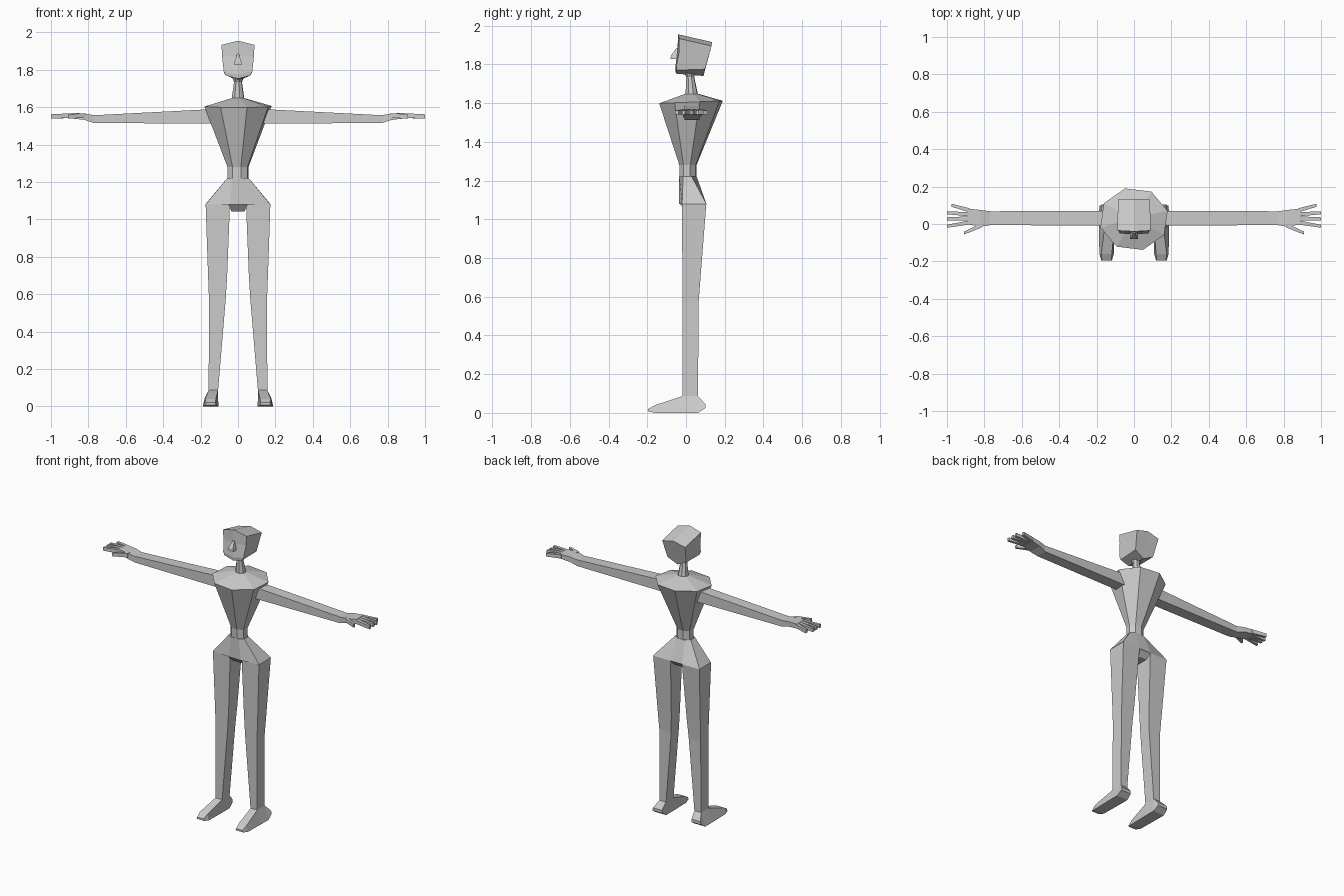
import bpy, bmesh
from math import cos, sin, pi, radians


def loft(name, rings, mirror=False):
    """Skin a list of equal-length point rings, cap the ends, optionally mirror in x."""
    bm = bmesh.new()
    loops = [[bm.verts.new(p) for p in r] for r in rings]
    n = len(rings[0])
    for a, b in zip(loops, loops[1:]):
        for i in range(n):
            j = (i + 1) % n
            bm.faces.new((a[i], a[j], b[j], b[i]))
    bm.faces.new(loops[0])
    bm.faces.new(loops[-1])
    bmesh.ops.recalc_face_normals(bm, faces=bm.faces)
    me = bpy.data.meshes.new(name)
    bm.to_mesh(me)
    bm.free()
    ob = bpy.data.objects.new(name, me)
    bpy.context.collection.objects.link(ob)
    if mirror:
        ob.modifiers.new("Mirror", 'MIRROR')
    return ob


def octagon(cy, rx, ry, z, tilt=0.0):
    pts = [(radians(15) + k * pi / 4) for k in range(8)]
    return [(rx * cos(a), cy + ry * sin(a), z + tilt * ry * sin(a)) for a in pts]


def rect_z(x0, x1, y0, y1, z):
    return [(x0, y0, z), (x1, y0, z), (x1, y1, z), (x0, y1, z)]


def rect_x(x, y0, y1, z0, z1):
    return [(x, y0, z0), (x, y1, z0), (x, y1, z1), (x, y0, z1)]


# Torso: narrow waist flaring to wide shoulders, then the shoulder cap
loft("torso", [octagon(0.01, 0.058, 0.046, 1.21),
               octagon(0.01, 0.058, 0.046, 1.28),
               octagon(0.026, 0.186, 0.17, 1.605, 0.04),
               octagon(0.03, 0.036, 0.034, 1.648)])

# Neck
loft("neck", [octagon(0.03, 0.036, 0.034, 1.64),
              octagon(0.022, 0.022, 0.021, 1.735),
              octagon(0.018, 0.035, 0.035, 1.765)])

# Head: side profile, middle profile (ridge), side profile
side = [(0.066, -0.05, 1.77), (0.076, -0.05, 1.79), (0.085, -0.035, 1.87),
        (0.088, -0.035, 1.933), (0.086, 0.132, 1.895), (0.07, 0.098, 1.775)]
mid = [(0, -0.052, 1.752), (0, -0.056, 1.775), (0, -0.045, 1.87),
       (0, -0.04, 1.955), (0, 0.135, 1.915), (0, 0.09, 1.74)]
loft("head", [[(-x, y, z) for x, y, z in side], mid, side])

# Nose
loft("nose", [rect_z(-0.022, 0.022, -0.08, -0.035, 1.828),
              rect_z(-0.017, 0.017, -0.078, -0.035, 1.845),
              rect_z(-0.005, 0.005, -0.048, -0.035, 1.885)])

# Pelvis
waist = [(0.058, -0.015), (0.058, 0.03), (0.03, 0.055)]
hip = [(0.173, -0.02), (0.175, 0.105), (0.045, 0.105)]


def pelvis_ring(half, front_x, z):
    pts = [(front_x, -0.035)] + half
    return [(x, y, z) for x, y in pts] + [(-x, y, z) for x, y in reversed(pts)]


loft("pelvis", [pelvis_ring(waist, 0.03, 1.22), pelvis_ring(hip, 0.045, 1.08)])
loft("crotch", [rect_z(-0.05, 0.05, -0.034, 0.104, 1.081),
                rect_z(-0.035, 0.035, 0.0, 0.07, 1.043)])

# Legs: thigh, knee, ankle
loft("leg", [rect_z(0.043, 0.173, -0.022, 0.105, 1.08),
             rect_z(0.058, 0.160, -0.018, 0.075, 0.70),
             rect_z(0.066, 0.155, -0.018, 0.065, 0.57),
             rect_z(0.107, 0.157, -0.018, 0.062, 0.08)], mirror=True)


# Feet: trapezoid sections from toe to heel
def foot_section(y, x0, x1, t0, t1, z0, z1):
    return [(x0, y, z0), (x1, y, z0), (t1, y, z1), (t0, y, z1)]


loft("foot", [foot_section(-0.195, 0.118, 0.175, 0.122, 0.170, 0.008, 0.020),
              foot_section(-0.16, 0.108, 0.185, 0.118, 0.175, 0.0, 0.040),
              foot_section(-0.018, 0.105, 0.188, 0.107, 0.157, 0.0, 0.087),
              foot_section(0.062, 0.105, 0.188, 0.107, 0.157, 0.0, 0.087),
              foot_section(0.10, 0.110, 0.183, 0.112, 0.178, 0.025, 0.045)], mirror=True)

# Arms
loft("arm", [rect_x(0.13, -0.008, 0.07, 1.513, 1.59),
             rect_x(0.77, -0.006, 0.068, 1.515, 1.557)], mirror=True)

# Palms
loft("palm", [rect_x(0.77, -0.006, 0.068, 1.515, 1.557),
              rect_x(0.82, -0.015, 0.075, 1.532, 1.566),
              rect_x(0.89, -0.002, 0.082, 1.540, 1.570)], mirror=True)

# Fingers and thumb: root x, root y, tip x, tip y
fingers = [(0.88, 0.073, 0.975, 0.10), (0.88, 0.052, 1.0, 0.06),
           (0.88, 0.03, 1.0, 0.028), (0.88, 0.008, 1.0, -0.012),
           (0.815, -0.008, 0.908, -0.048)]
for x0, y0, x1, y1 in fingers:
    name = "thumb" if x0 < 0.85 else "finger"
    loft(name, [rect_x(x0, y0 - 0.011, y0 + 0.011, 1.542, 1.568),
                rect_x(x1, y1 - 0.008, y1 + 0.008, 1.540, 1.562)], mirror=True)
